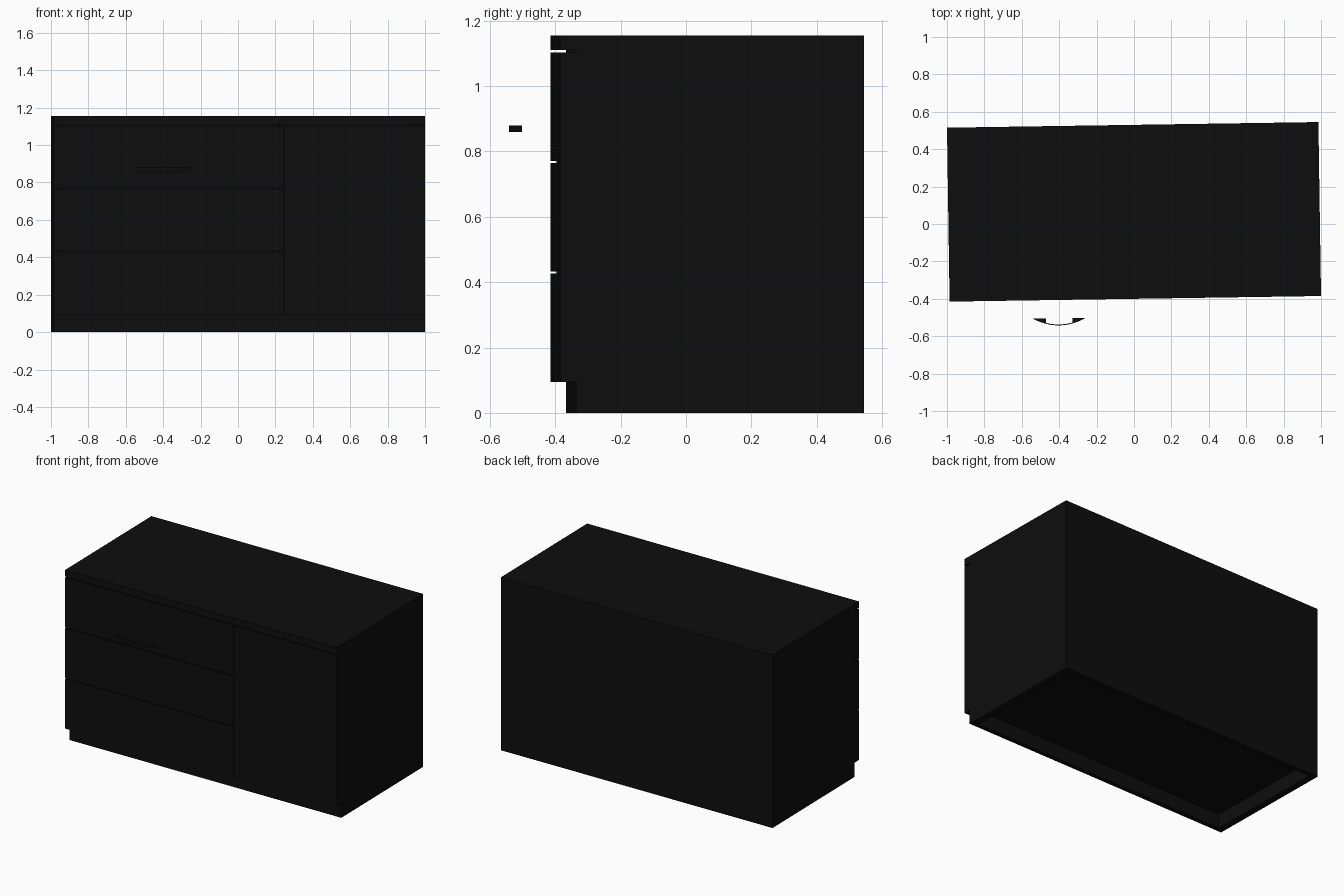
import bpy, bmesh, math
from mathutils import Matrix, Vector

if "Cube" in bpy.data.objects:
    bpy.data.objects.remove(bpy.data.objects["Cube"])

# The whole cabinet is turned very slightly about its own middle
PIVOT = Vector((0, 0.065, 0))
TURN = Matrix.Translation(PIVOT) @ Matrix.Rotation(0.0151, 4, 'Z') @ Matrix.Translation(-PIVOT)

black = bpy.data.materials.new("black_paint")
black.diffuse_color = (0.004, 0.004, 0.004, 1)
black.use_nodes = True
black.node_tree.nodes["Principled BSDF"].inputs["Base Color"].default_value = black.diffuse_color


def finish(name, bm):
    bmesh.ops.recalc_face_normals(bm, faces=bm.faces)
    me = bpy.data.meshes.new(name)
    bm.to_mesh(me)
    bm.free()
    me.materials.append(black)
    ob = bpy.data.objects.new(name, me)
    ob.matrix_world = TURN
    bpy.context.collection.objects.link(ob)
    return ob


def box(name, x, y, z):
    bm = bmesh.new()
    bmesh.ops.create_cube(bm, size=1)
    for v in bm.verts:
        for i, (a, b) in enumerate((x, y, z)):
            v.co[i] = a if v.co[i] < 0 else b
    return finish(name, bm)


W, T = 0.993, 0.045                    # half width, board thickness
FRONT, BODY, BACK = -0.40, -0.352, 0.53
KICK, SIDE_TOP, TOP = 0.095, 1.11, 1.155

# Carcass
box("top_board", (-W, W), (FRONT, BACK), (SIDE_TOP, TOP))
box("left_side", (-W, -W + T), (BODY, BACK), (0, SIDE_TOP))
box("right_side", (W - T, W), (BODY, BACK), (0, SIDE_TOP))
box("back_panel", (-W + T, W - T), (BACK - 0.03, BACK), (0, SIDE_TOP))
box("floor_board", (-W + T, W - T), (BODY, BACK - 0.03), (KICK, KICK + T))
box("toe_kick", (-W + T, W - T), (BODY, BODY + 0.03), (0, KICK))
box("divider", (0.215, 0.26), (BODY, BACK - 0.03), (KICK + T, SIDE_TOP))

# Drawer fronts and door
pitch, gap = 0.338, 0.006
for i, part in enumerate(("lower", "middle", "upper")):
    z = KICK + i * pitch
    box(part + "_drawer_front", (-W, 0.236), (FRONT, BODY), (z, z + pitch - gap))
box("door", (0.242, W), (FRONT, BODY), (KICK, KICK + 3 * pitch - gap))

# Bow handle standing off the upper drawer: arc outside, feet at both ends
HX, HY, HALF, BOW = -0.4085, -0.498, 0.142, 0.038


def bow(u, inset=0):
    return (HX + u, HY - BOW * (1 - (u / HALF) ** 2) + inset)


outer = [bow(-HALF + 2 * HALF * i / 16) for i in range(17)]
inner = [bow(0.07 - 0.14 * i / 8, 0.005) for i in range(9)]
outline = outer + [(HX + 0.07, HY)] + inner + [(HX - 0.07, HY)]
bm = bmesh.new()
face = bm.faces.new([bm.verts.new((x, y, 0.86)) for x, y in outline])
res = bmesh.ops.extrude_face_region(bm, geom=[face])
for v in res["geom"]:
    if isinstance(v, bmesh.types.BMVert):
        v.co.z += 0.019
finish("drawer_handle", bm)
